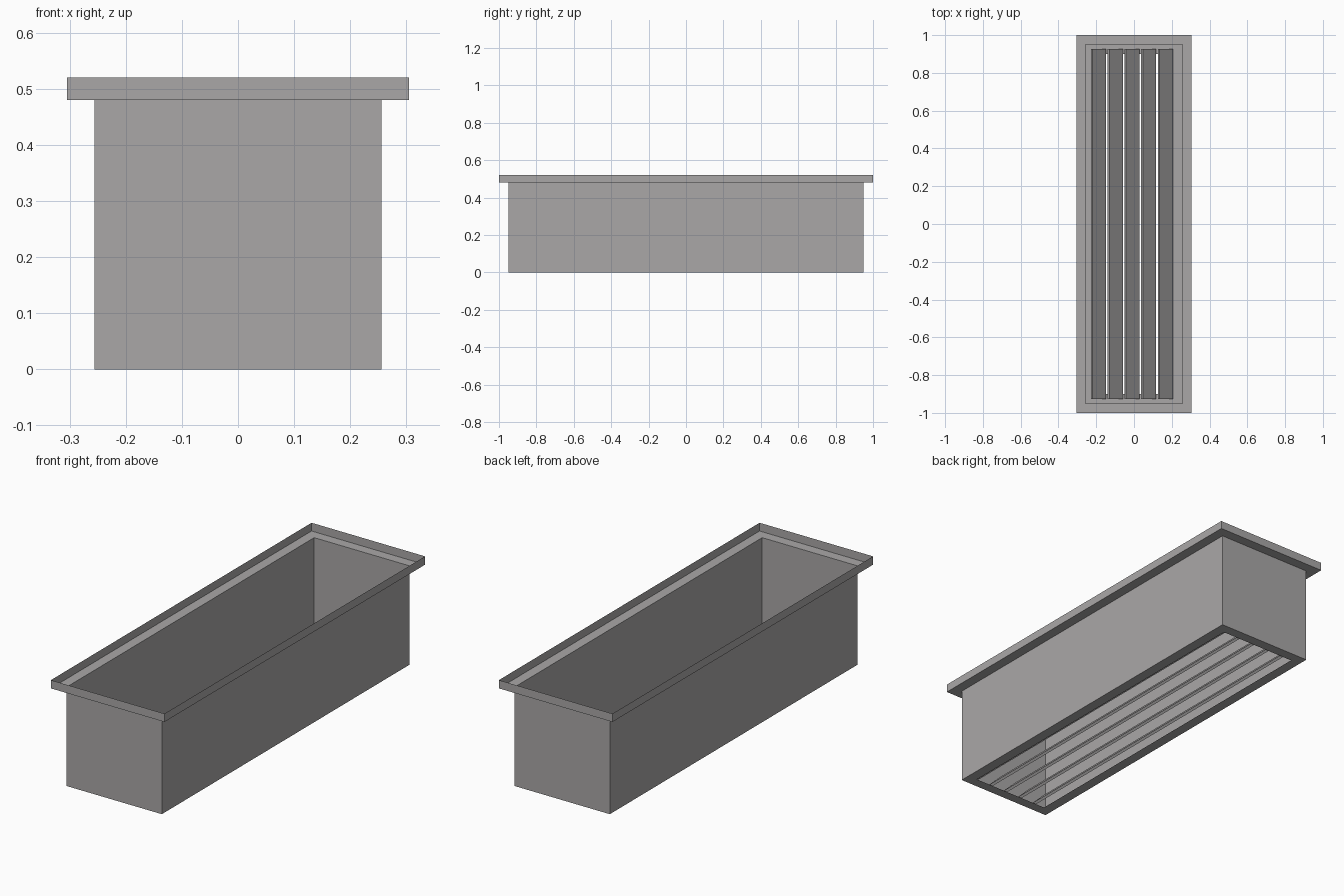
import bpy, bmesh, math
from mathutils import Matrix

cube = bpy.data.objects.get("Cube")
if cube:
    bpy.data.objects.remove(cube, do_unlink=True)

metal = bpy.data.materials.new("warm_grey_metal")
metal.use_nodes = True
COLOR = (0.40, 0.39, 0.39, 1)
metal.diffuse_color = COLOR
metal.node_tree.nodes["Principled BSDF"].inputs["Base Color"].default_value = COLOR


def add_object(name, bm):
    mesh = bpy.data.meshes.new(name)
    bm.to_mesh(mesh)
    bm.free()
    mesh.materials.append(metal)
    obj = bpy.data.objects.new(name, mesh)
    bpy.context.collection.objects.link(obj)
    return obj


# Sheet trough: rectangular rings from the lip down to the floor opening
rings = [(0.305, 1.0, 0.52), (0.305, 1.0, 0.48), (0.256, 0.95, 0.48),
         (0.256, 0.95, 0.0), (0.205, 0.90, 0.0)]
bm = bmesh.new()
previous = None
for hx, hy, z in rings:
    ring = [bm.verts.new((sx * hx, sy * hy, z))
            for sx, sy in ((-1, -1), (1, -1), (1, 1), (-1, 1))]
    if previous:
        for i in range(4):
            j = (i + 1) % 4
            bm.faces.new((previous[i], ring[i], ring[j], previous[j]))
    previous = ring
bmesh.ops.recalc_face_normals(bm, faces=bm.faces)
add_object("trough_body", bm)

# Five louvre slats tilted down towards +x
WIDTH, THICK, LENGTH = 0.10, 0.013, 1.852
tilt = Matrix.Rotation(math.radians(45), 4, 'Y')
for n in range(5):
    bm = bmesh.new()
    place = Matrix.Translation((-0.011 + (n - 2) * 0.0885, 0, 0.041))
    size = Matrix.Diagonal((WIDTH, LENGTH, THICK, 1))
    bmesh.ops.create_cube(bm, size=1, matrix=place @ tilt @ size)
    add_object(f"louvre_slat_{n + 1}", bm)
